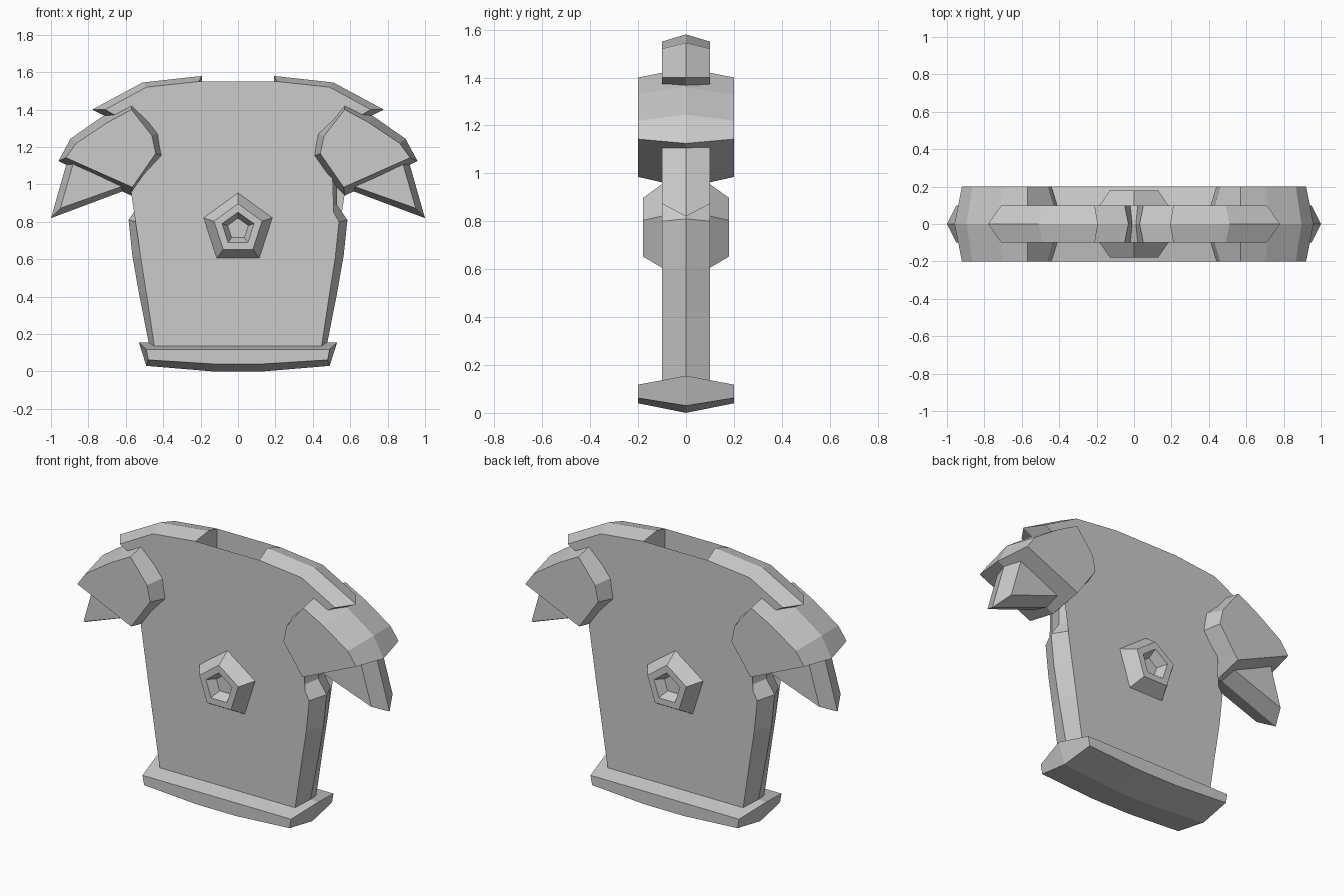
import bpy, bmesh, math

if "Cube" in bpy.data.objects:
    bpy.data.objects.remove(bpy.data.objects["Cube"])


def loft(name, rings):
    """Solid from matching outlines [(y, [(x, z), ...]), ...], capped at both ends."""
    bm = bmesh.new()
    loops = [[bm.verts.new((x, y, z)) for x, z in pts] for y, pts in rings]
    n = len(loops[0])
    for a, b in zip(loops, loops[1:]):
        for i in range(n):
            j = (i + 1) % n
            bm.faces.new((a[i], a[j], b[j], b[i]))
    caps = [bm.faces.new(loops[0][::-1]), bm.faces.new(loops[-1])]
    bmesh.ops.triangulate(bm, faces=caps)
    bmesh.ops.recalc_face_normals(bm, faces=bm.faces)
    me = bpy.data.meshes.new(name)
    bm.to_mesh(me)
    bm.free()
    ob = bpy.data.objects.new(name, me)
    bpy.context.collection.objects.link(ob)
    return ob


def flip(pts):
    return [(-x, z) for x, z in reversed(pts)]


def plate(name, rim, face, depth):
    """Plate with a wide rim at y=0 tapering to flat faces at y=+-depth."""
    return loft(name, [(-depth, face), (0, rim), (depth, face)])


# Torso: right half outlines, from neck notch round to waist
torso_rim = [(.01, 1.255), (.03, 1.38), (.193, 1.415), (.193, 1.58), (.51, 1.545),
             (.78, 1.40), (.65, 1.335), (.58, 1.2), (.53, 1.0), (.53, .89),
             (.585, .81), (.565, .62), (.53, .42), (.465, .09)]
torso_face = [(.02, 1.23), (.05, 1.365), (.21, 1.40), (.21, 1.55), (.49, 1.52),
              (.71, 1.40), (.63, 1.355), (.54, 1.2), (.495, 1.0), (.495, .88),
              (.54, .80), (.52, .61), (.49, .42), (.44, .09)]
plate("torso", torso_rim + flip(torso_rim), torso_face + flip(torso_face), .10)

# Hem band
hem_rim = [(.53, .155), (.49, .03), (.13, .0)]
hem_face = [(.49, .118), (.48, .062), (.13, .04)]
plate("hem_band", hem_rim + flip(hem_rim), hem_face + flip(hem_face), .20)

# Shoulder guards and the pointed sleeves below them
guard_rim = [(.57, 1.44), (.73, 1.36), (.895, 1.245), (.96, 1.125), (.57, .94),
             (.38, 1.145), (.40, 1.28)]
guard_face = [(.57, 1.40), (.70, 1.33), (.865, 1.22), (.92, 1.143), (.565, .985),
              (.44, 1.165), (.46, 1.26)]
sleeve_rim = [(.90, 1.17), (1.0, .82), (.60, .97), (.66, 1.2)]
sleeve_face = [(.87, 1.15), (.95, .873), (.62, .99), (.68, 1.18)]
for side, f in (("right", lambda p: p), ("left", flip)):
    plate(side + "_shoulder_guard", f(guard_rim), f(guard_face), .20)
    plate(side + "_sleeve", f(sleeve_rim), f(sleeve_face), .10)


# Chest studs: five-sided rings with a recessed centre, front and back
def pentagon(r, zc=.762):
    return [(r * math.sin(i * math.tau / 5), zc + r * math.cos(i * math.tau / 5))
            for i in range(5)]


for name, s in (("front_stud", -1), ("back_stud", 1)):
    loft(name, [(s * .09, pentagon(.20)), (s * .10, pentagon(.193)),
                (s * .18, pentagon(.135)), (s * .18, pentagon(.09)),
                (s * .125, pentagon(.058))])
